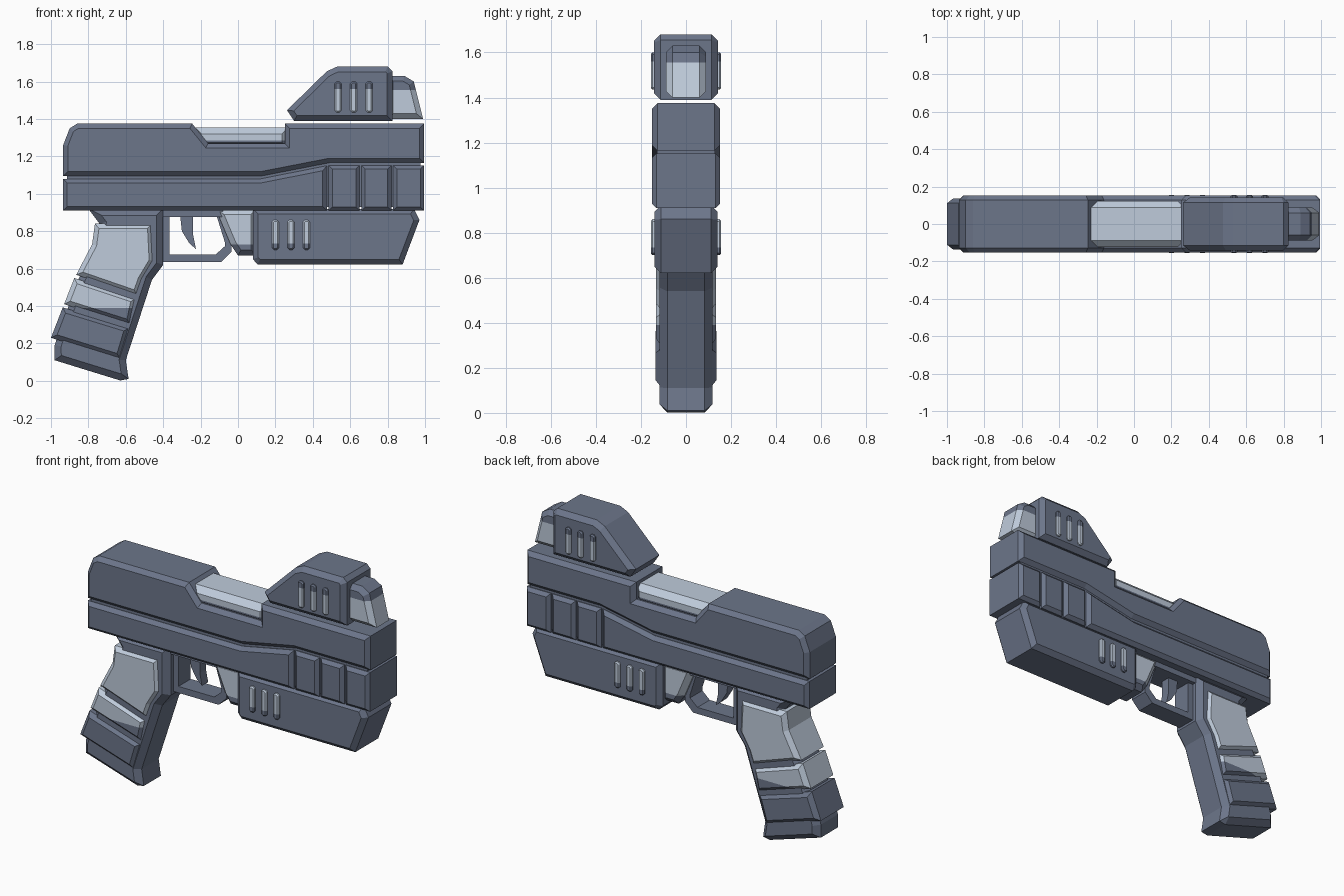
import bpy, bmesh
from mathutils import Vector

if "Cube" in bpy.data.objects:
    bpy.data.objects.remove(bpy.data.objects["Cube"])


def material(name, rgb):
    m = bpy.data.materials.new(name)
    m.diffuse_color = (*rgb, 1)
    m.use_nodes = True
    m.node_tree.nodes["Principled BSDF"].inputs["Base Color"].default_value = m.diffuse_color
    return m


DARK = material("dark slate", (0.150, 0.180, 0.255))
LIGHT = material("pale steel", (0.52, 0.60, 0.71))


def inset(pts, d):
    """Mitred inward offset of a counter-clockwise outline."""
    out = []
    n = len(pts)
    for i in range(n):
        p = Vector(pts[i])
        a = (p - Vector(pts[i - 1])).normalized()
        b = (Vector(pts[(i + 1) % n]) - p).normalized()
        na, nb = Vector((-a.y, a.x)), Vector((-b.y, b.x))
        out.append(p + (na + nb) * d / max(1 + na.dot(nb), 0.3))
    return out


def prism(name, pts, half, bevel=0.0, low=DARK, high=None, split=None):
    """Side outline (x, z) extruded across y, with chamfered side rims.
    Faces above the split height get the second colour."""
    area = sum(pts[i - 1][0] * p[1] - p[0] * pts[i - 1][1] for i, p in enumerate(pts))
    if area < 0:
        pts = pts[::-1]
    rings = [(pts, -half), (pts, half)]
    if bevel:
        small = inset(pts, bevel)
        rings = [(small, -half), (pts, bevel - half), (pts, half - bevel), (small, half)]
    bm = bmesh.new()
    loops = [[bm.verts.new((p[0], y, p[1])) for p in ring] for ring, y in rings]
    n = len(pts)
    for r, s in zip(loops, loops[1:]):
        for i in range(n):
            j = (i + 1) % n
            bm.faces.new((r[i], r[j], s[j], s[i]))
    bm.faces.new(loops[0])
    bm.faces.new(loops[-1][::-1])
    if split is not None:
        bmesh.ops.bisect_plane(bm, geom=bm.verts[:] + bm.edges[:] + bm.faces[:],
                               plane_co=(0, 0, split), plane_no=(0, 0, 1))
        for f in bm.faces:
            f.material_index = int(f.calc_center_median().z > split)
    bmesh.ops.recalc_face_normals(bm, faces=bm.faces[:])
    me = bpy.data.meshes.new(name)
    bm.to_mesh(me)
    bm.free()
    me.materials.append(low)
    if high:
        me.materials.append(high)
    ob = bpy.data.objects.new(name, me)
    bpy.context.collection.objects.link(ob)
    return ob


def box(x0, x1, z0, z1):
    return [(x0, z0), (x1, z0), (x1, z1), (x0, z1)]


# Upper slide with ejection notch, and the pale insert lying in it
prism("slide", [(-0.935, 1.095), (0.13, 1.095), (0.49, 1.165), (0.995, 1.165), (0.995, 1.375),
                (0.25, 1.375), (0.25, 1.27), (-0.16, 1.27), (-0.245, 1.375),
                (-0.86, 1.375), (-0.9, 1.35), (-0.935, 1.26)], 0.152, 0.025)
prism("slide_insert", box(-0.23, 0.27, 1.24, 1.355), 0.122, 0.035, DARK, LIGHT, 1.285)

# Recessed core seen in the grooves
prism("body_core", [(-0.915, 0.93), (0.975, 0.93), (0.975, 1.2), (-0.915, 1.2)], 0.128)

# Lower frame and its three front blocks
prism("lower_frame", [(-0.935, 0.91), (0.475, 0.91), (0.475, 1.15), (0.12, 1.08),
                      (-0.935, 1.08)], 0.152, 0.022)
for i, (a, b) in enumerate([(0.485, 0.65), (0.66, 0.82), (0.83, 0.995)]):
    prism(f"frame_block_{i + 1}", box(a, b, 0.91, 1.152), 0.152, 0.02)

# Housing below the barrel and its pale bracket
prism("under_housing", [(0.08, 0.92), (0.08, 0.65), (0.105, 0.622), (0.88, 0.622),
                        (0.97, 0.86), (0.94, 0.92)], 0.14, 0.028)
prism("bracket", [(-0.12, 0.92), (-0.04, 0.73), (0.0, 0.67), (0.1, 0.67), (0.1, 0.92)],
      0.1, 0.03, DARK, LIGHT, 0.73)

# Top sight and lens
prism("sight", [(0.262, 1.447), (0.3, 1.39), (0.825, 1.39), (0.825, 1.655), (0.8, 1.68),
                (0.53, 1.68), (0.475, 1.655)], 0.142, 0.028)
prism("lens", [(0.8, 1.4), (0.99, 1.4), (0.94, 1.6), (0.89, 1.63), (0.8, 1.63)],
      0.088, 0.028, LIGHT, DARK, 1.555)

# Raised vent bars, passing through to both sides
for i in range(3):
    for tag, x, z0, z1, low, high, cut in [
            ("sight_vent", 0.535 + 0.083 * i, 1.435, 1.6, LIGHT, DARK, 1.56),
            ("housing_vent", 0.2 + 0.083 * i, 0.7, 0.86, DARK, LIGHT, 0.735)]:
        w, c = 0.018, 0.01
        prism(f"{tag}_{i + 1}", [(x - w, z0 + c), (x - w + c, z0), (x + w - c, z0), (x + w, z0 + c),
                                 (x + w, z1 - c), (x + w - c, z1), (x - w + c, z1), (x - w, z1 - c)],
              0.156, 0.007, low, high, cut)

# Trigger guard, rail and trigger
prism("trigger_guard", [(-0.42, 0.9), (-0.42, 0.635), (-0.09, 0.635), (-0.035, 0.69),
                        (-0.035, 0.74), (-0.09, 0.9), (-0.12, 0.9), (-0.07, 0.74), (-0.07, 0.72),
                        (-0.12, 0.675), (-0.365, 0.675), (-0.365, 0.9)], 0.06)
prism("guard_rail", box(-0.42, -0.08, 0.875, 0.925), 0.085)
prism("trigger", [(-0.31, 0.89), (-0.3, 0.8), (-0.26, 0.735), (-0.225, 0.705), (-0.24, 0.78),
                  (-0.24, 0.89)], 0.03)

# Grip core with front strap and base
prism("grip_core", [(-0.8, 0.92), (-0.74, 0.84), (-0.76, 0.72), (-0.85, 0.55), (-0.965, 0.24),
                    (-0.98, 0.19), (-0.98, 0.11), (-0.63, 0.002), (-0.585, 0.01), (-0.6, 0.11),
                    (-0.455, 0.61), (-0.455, 0.61), (-0.4, 0.65), (-0.4, 0.92)][:10]
      + [(-0.46, 0.54), (-0.4, 0.62), (-0.4, 0.92)], 0.118, 0.035)

# Grip panels wrapping the back; pale above one height
prism("grip_panel_upper", [(-0.765, 0.84), (-0.78, 0.73), (-0.865, 0.567), (-0.54, 0.455),
                           (-0.51, 0.54), (-0.45, 0.64), (-0.46, 0.84)], 0.134, 0.025, LIGHT)
prism("grip_panel_middle", [(-0.875, 0.55), (-0.545, 0.44), (-0.575, 0.298), (-0.93, 0.41)],
      0.134, 0.025, DARK, LIGHT, 0.39)
prism("grip_panel_lower", [(-0.937, 0.393), (-0.58, 0.283), (-0.63, 0.115), (-1.0, 0.23)],
      0.136, 0.025)
